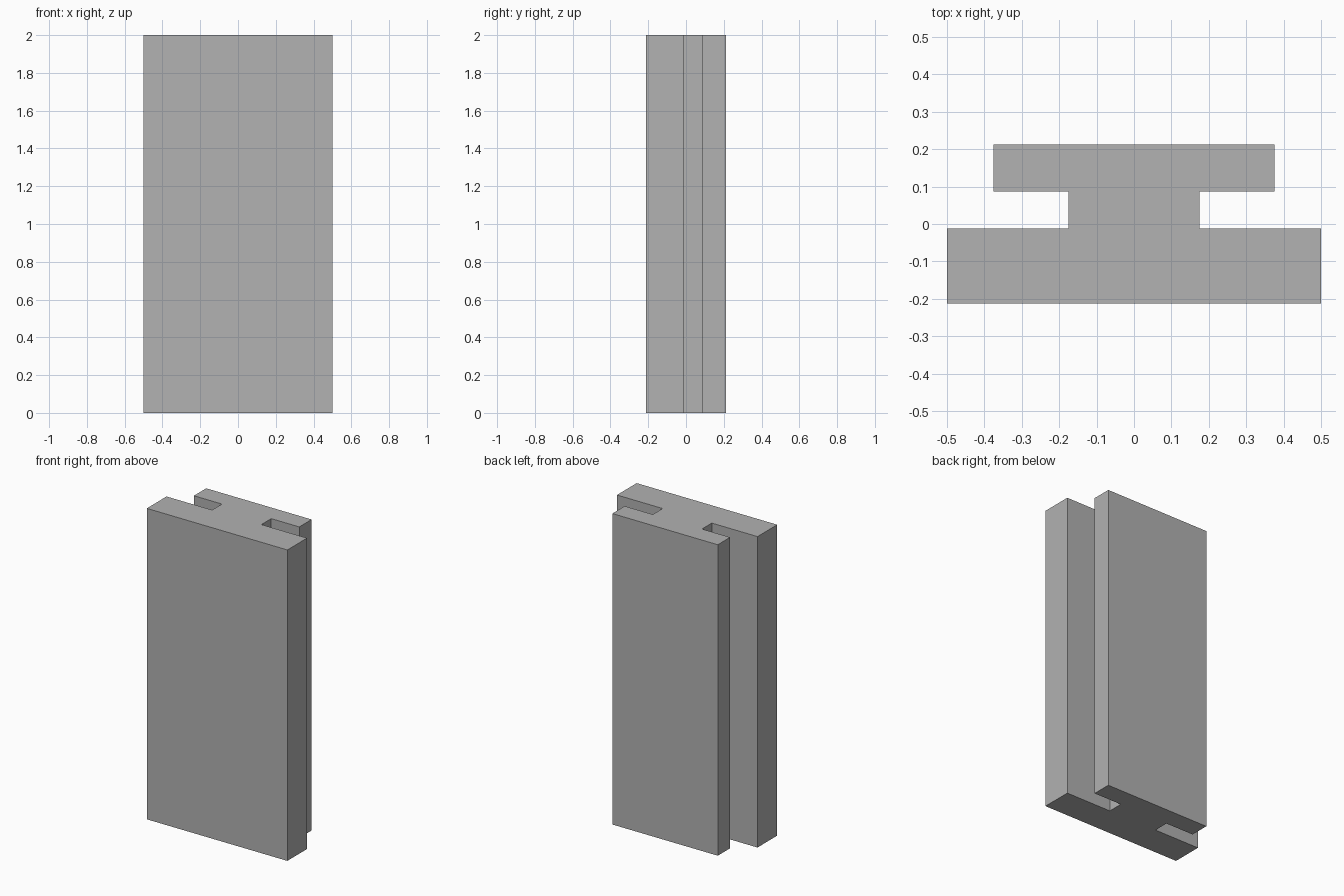
import bpy
import bmesh

cube = bpy.data.objects.get("Cube")
if cube:
    bpy.data.objects.remove(cube, do_unlink=True)

HEIGHT = 2.0

# Single flat grey
grey = bpy.data.materials.new("plain_grey")
grey.use_nodes = True
colour = (0.445, 0.445, 0.445, 1)
grey.diffuse_color = colour
grey.node_tree.nodes["Principled BSDF"].inputs["Base Color"].default_value = colour

# Right half of the cross-section: wide front plate, narrow web, back plate
half = [(0.5, -0.2125), (0.5, -0.0125), (0.175, -0.0125),
        (0.175, 0.0875), (0.375, 0.0875), (0.375, 0.2125)]
outline = half + [(-x, y) for x, y in reversed(half)]

# Extrude the mirrored outline upwards into one solid bar
bm = bmesh.new()
base = bm.faces.new([bm.verts.new((x, y, 0)) for x, y in outline])
extruded = bmesh.ops.extrude_face_region(bm, geom=[base], use_keep_orig=True)
top_verts = [g for g in extruded["geom"] if isinstance(g, bmesh.types.BMVert)]
bmesh.ops.translate(bm, verts=top_verts, vec=(0, 0, HEIGHT))
bmesh.ops.recalc_face_normals(bm, faces=bm.faces)

mesh = bpy.data.meshes.new("slotted_bar")
bm.to_mesh(mesh)
bm.free()
mesh.materials.append(grey)
bar = bpy.data.objects.new("slotted_bar", mesh)
bpy.context.collection.objects.link(bar)
